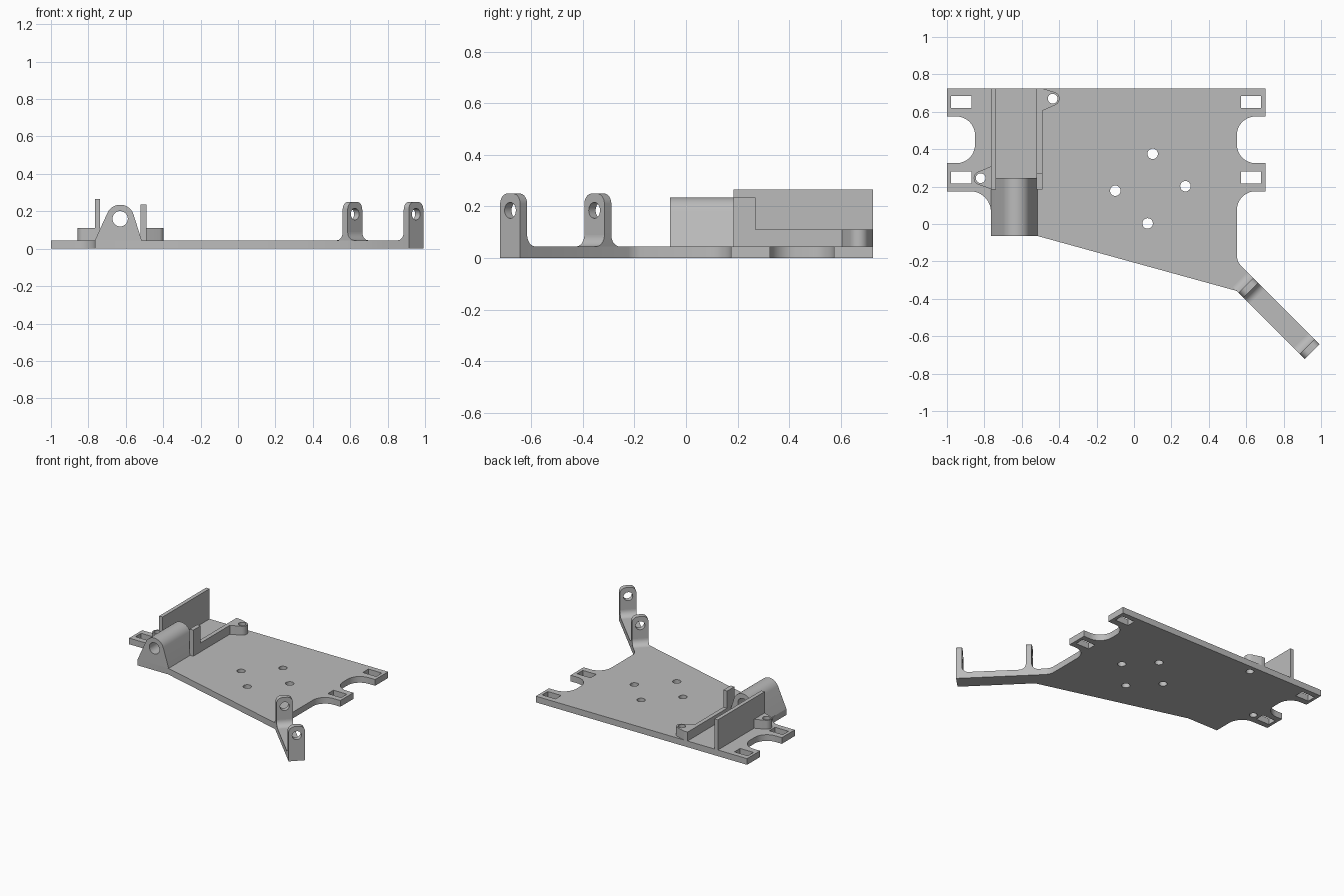
import bpy, bmesh, math
from mathutils import Matrix, Vector

cube = bpy.data.objects.get("Cube")
if cube:
    bpy.data.objects.remove(cube, do_unlink=True)

COLOUR = (0.5, 0.5, 0.5, 1.0)
grey = bpy.data.materials.new("plain_grey")
grey.use_nodes = True
grey.diffuse_color = COLOUR
bsdf = next(n for n in grey.node_tree.nodes if n.type == 'BSDF_PRINCIPLED')
bsdf.inputs["Base Color"].default_value = COLOUR

T = 0.045            # plate thickness
UP = Vector((0, 0, 1))


def arc(cx, cy, r, start, end, n=12):
    """Points along an arc, angles in degrees."""
    angles = [math.radians(start + (end - start) * i / n) for i in range(n + 1)]
    return [(cx + r * math.cos(a), cy + r * math.sin(a)) for a in angles]


def circle(cx, cy, r, n=32):
    return arc(cx, cy, r, 0, 360 - 360 / n, n - 1)


def rect(x0, x1, y0, y1):
    return [(x0, y0), (x1, y0), (x1, y1), (x0, y1)]


def flat(z0, z1):
    """Frame for a shape drawn in plan, centred between two heights."""
    return Matrix.Translation((0, 0, (z0 + z1) / 2))


def upright(angle, x, y, z=0):
    """Frame for a shape drawn in a vertical plane."""
    a = math.radians(angle)
    u = Vector((math.cos(a), math.sin(a), 0))
    m = Matrix((u, UP, u.cross(UP))).transposed().to_4x4()
    m.translation = (x, y, z)
    return m


def prism(name, loops, depth, frame):
    """Extrude an outline with optional holes, centred on its frame."""
    curve = bpy.data.curves.new(name + "_profile", 'CURVE')
    curve.dimensions = '2D'
    curve.fill_mode = 'BOTH'
    curve.extrude = depth / 2
    for loop in loops:
        s = curve.splines.new('POLY')
        s.points.add(len(loop) - 1)
        for p, (x, y) in zip(s.points, loop):
            p.co = (x, y, 0, 1)
        s.use_cyclic_u = True
    temp = bpy.data.objects.new(name + "_temp", curve)
    bpy.context.collection.objects.link(temp)
    graph = bpy.context.evaluated_depsgraph_get()
    mesh = bpy.data.meshes.new_from_object(temp.evaluated_get(graph))
    bpy.data.objects.remove(temp, do_unlink=True)
    bpy.data.curves.remove(curve)

    bm = bmesh.new()
    bm.from_mesh(mesh)
    bmesh.ops.remove_doubles(bm, verts=bm.verts, dist=0.0001)
    bmesh.ops.recalc_face_normals(bm, faces=bm.faces)
    bm.to_mesh(mesh)
    bm.free()

    mesh.name = name
    mesh.transform(frame)
    mesh.materials.clear()
    mesh.materials.append(grey)
    obj = bpy.data.objects.new(name, mesh)
    bpy.context.collection.objects.link(obj)
    bpy.ops.object.select_all(action='DESELECT')
    obj.select_set(True)
    bpy.context.view_layer.objects.active = obj
    bpy.ops.object.shade_smooth_by_angle(angle=math.radians(30))
    return obj


# Base plate with notched sides and diagonal arm
outline = [(-1, 0.725), (0.703, 0.725), (0.703, 0.575)]
outline += arc(0.65, 0.475, 0.1, 90, 180) + arc(0.65, 0.425, 0.1, 180, 270)
outline += [(0.703, 0.325), (0.703, 0.175)]
outline += arc(0.65, 0.075, 0.1, 90, 180)
outline += [(0.55, -0.175), (0.556, -0.2), (0.572, -0.224)]
outline += [(0.991, -0.643), (0.913, -0.721), (0.55, -0.358)]
outline += [(-0.52, -0.063), (-0.765, -0.063)]
outline += arc(-0.875, 0.065, 0.11, 0, 90)
outline += [(-1, 0.175), (-1, 0.325)]
outline += arc(-0.95, 0.425, 0.1, 270, 360) + arc(-0.95, 0.475, 0.1, 0, 90)
outline += [(-1, 0.575)]

slots = [rect(x, x + 0.108, y, y + 0.065)
         for x in (-0.978, 0.572) for y in (0.217, 0.62)]
mounts = [circle(x, y, 0.028) for x, y in
          ((0.1, 0.375), (-0.1, 0.178), (0.275, 0.202), (0.073, 0.003))]
ear_holes = [circle(-0.435, 0.67, 0.026), circle(-0.82, 0.245, 0.026)]
prism("base_plate", [outline] + slots + mounts + ear_holes, T, flat(0, T))

# Screw ears beside the walls
back_ear = [(-0.49, 0.605)] + arc(-0.435, 0.67, 0.037, -65, 65) + [(-0.49, 0.725)]
front_ear = [(-0.765, 0.308)] + arc(-0.82, 0.245, 0.037, 115, 245) + [(-0.765, 0.187)]
prism("back_screw_ear", [back_ear, ear_holes[0]], 0.11 - T, flat(T, 0.11))
prism("front_screw_ear", [front_ear, ear_holes[1]], 0.11 - T, flat(T, 0.11))

# Channel walls: a tall one, and a low one with a raised front end
prism("tall_wall", [rect(0.185, 0.725, T, 0.265)], 0.028, upright(90, -0.751, 0))
step = [(0.185, T), (0.725, T), (0.725, 0.11), (0.27, 0.11), (0.27, 0.235), (0.185, 0.235)]
prism("stepped_wall", [step], 0.03, upright(90, -0.505, 0))

# Rounded bearing block
block = [(-0.765, T), (-0.515, T)] + arc(-0.63, 0.16, 0.075, 18, 154, 20)
prism("bearing_block", [block, circle(-0.63, 0.16, 0.041)], 0.308, upright(0, 0, 0.091))

# Two pierced lugs on the arm, with fillets at their feet
HALF, WIDE, R = 0.019, 0.055, 0.045
along = Vector((1, -1, 0)).normalized()
lug = [(-WIDE, T), (WIDE, T)] + arc(WIDE - 0.04, 0.21, 0.04, 0, 90)
lug += arc(0.04 - WIDE, 0.21, 0.04, 90, 180)
fillet = [(0, 0)] + arc(R, R, R, 270, 180)
for name, x, y, sides in (("inner_lug", 0.612, -0.342, (-1, 1)),
                          ("end_lug", 0.9385, -0.6685, (-1,))):
    prism(name, [lug, circle(0, 0.185, 0.031)], 2 * HALF, upright(45, x, y))
    for side in sides:
        foot = Vector((x, y, T)) + along * HALF * side
        shape = [(px * side, pz) for px, pz in fillet]
        label = "_front_fillet" if side > 0 else "_back_fillet"
        prism(name + label, [shape], 2 * WIDE, upright(-45, *foot))
